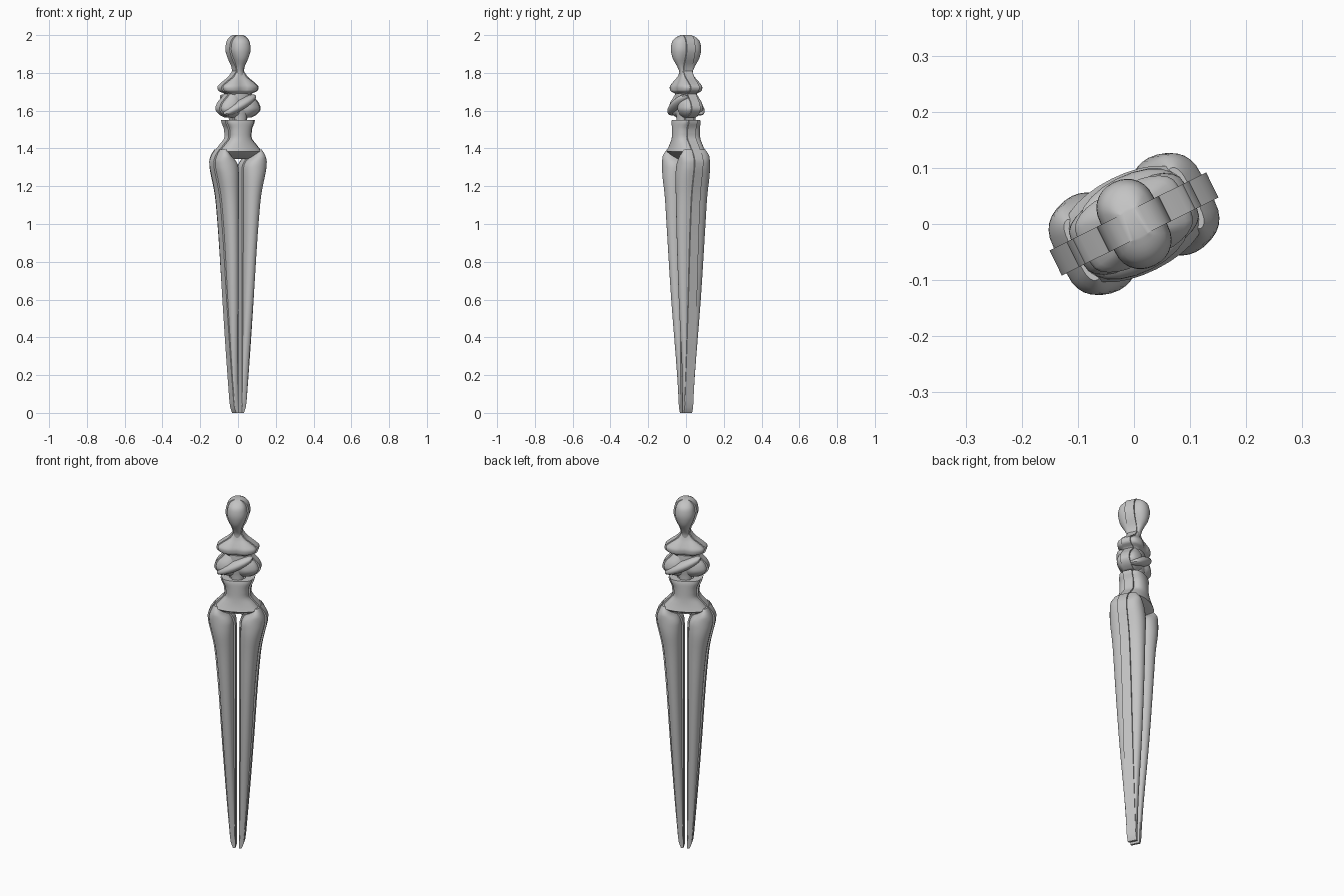
import bpy, bmesh, math
from mathutils import Matrix, Vector

if "Cube" in bpy.data.objects:
    bpy.data.objects.remove(bpy.data.objects["Cube"])

TURN = Matrix.Rotation(math.radians(26.5), 4, 'Z')
BAND = 0.025
STEPS = 14

stone = bpy.data.materials.new("plain_grey")
stone.use_nodes = True
GREY = (0.55, 0.55, 0.55, 1)
stone.diffuse_color = GREY
stone.node_tree.nodes["Principled BSDF"].inputs["Base Color"].default_value = GREY


def finish(bm, name):
    """Turn the part to its standing angle and shade it."""
    bmesh.ops.recalc_face_normals(bm, faces=bm.faces)
    bm.transform(TURN)
    mesh = bpy.data.meshes.new(name)
    bm.to_mesh(mesh)
    bm.free()
    mesh.materials.append(stone)
    obj = bpy.data.objects.new(name, mesh)
    bpy.context.collection.objects.link(obj)
    bpy.ops.object.select_all(action='DESELECT')
    obj.select_set(True)
    bpy.context.view_layer.objects.active = obj
    bpy.ops.object.shade_smooth_by_angle(angle=math.radians(38))


def refine(rows, cuts=3):
    """Smoothly interpolate profile rows between the given heights."""
    out = []
    for i in range(len(rows) - 1):
        p = [Vector(rows[min(max(i + k, 0), len(rows) - 1)]) for k in (-1, 0, 1, 2)]
        for s in range(cuts):
            t = s / cuts
            m1, m2 = [], []
            for k in range(len(p[1])):
                a, b, c = (p[j + 1][k] - p[j][k] for j in range(3))
                m1.append(2 * a * b / (a + b) if a * b > 0 else 0)
                m2.append(2 * b * c / (b + c) if b * c > 0 else 0)
            h1, h2 = (1 + 2 * t) * (1 - t) ** 2, t * t * (3 - 2 * t)
            row = p[1] * h1 + p[2] * h2
            row += Vector(m1) * (t * (1 - t) ** 2) + Vector(m2) * (t * t * (t - 1))
            out.append(row)
    return out + [Vector(rows[-1])]


def loft(name, rows, crease=0.0, smooth=True):
    """Rows of height, inner edge, outer edge, depth; a flat rim band with a bulge on each side."""
    bm = bmesh.new()
    rings = []
    for z, lo, hi, depth in (refine(rows) if smooth else rows):
        mid, half = (lo + hi) / 2, (hi - lo) / 2
        inset = half - min(0.009, half * 0.2)
        side = [(hi, BAND)]
        for i in range(STEPS + 1):
            a = math.pi * i / STEPS
            u = mid + inset * math.cos(a)
            bulge = math.sin(a) ** 0.8 if 0 < i < STEPS else 0
            dip = 1 - crease * math.exp(-(u / 0.025) ** 2)
            side.append((u, BAND + max(depth - BAND, 0) * bulge * dip))
        side.append((lo, BAND))
        outline = side + [(u, -v) for u, v in reversed(side)]
        rings.append([bm.verts.new((u, v, z)) for u, v in outline])
    for a, b in zip(rings, rings[1:]):
        for i in range(len(a)):
            j = (i + 1) % len(a)
            bm.faces.new((a[i], a[j], b[j], b[i]))
    bm.faces.new(rings[0])
    bm.faces.new(rings[-1])
    finish(bm, name)


def body(name, rows, **options):
    loft(name, [(z, -w, w, d) for z, w, d in rows], **options)


def lobe(name, start, end, radius, depth):
    """A stretched rounded limb lying between two points."""
    a, b = Vector(start), Vector(end)
    bm = bmesh.new()
    bmesh.ops.create_uvsphere(bm, u_segments=20, v_segments=12, radius=1)
    angle = math.atan2(b.z - a.z, b.x - a.x)
    size = Matrix.Diagonal(((b - a).length / 2, depth, radius, 1))
    bm.transform(Matrix.Translation((a + b) / 2) @ Matrix.Rotation(-angle, 4, 'Y') @ size)
    finish(bm, name)


# Head and neck
body("head", [(1.76, 0.032, 0.035), (1.80, 0.022, 0.036), (1.835, 0.028, 0.05),
              (1.88, 0.05, 0.075), (1.925, 0.062, 0.083), (1.965, 0.056, 0.076),
              (1.99, 0.037, 0.05), (2.0, 0.018, 0.025)])

# Shoulders with an undercut edge
body("shoulders", [(1.66, 0.055, 0.04), (1.69, 0.07, 0.05), (1.705, 0.104, 0.07),
                   (1.725, 0.11, 0.072), (1.75, 0.085, 0.06), (1.78, 0.045, 0.042),
                   (1.81, 0.022, 0.032)], crease=0.3)

# Folded arms around a narrow chest
body("chest", [(1.52, 0.035, 0.05), (1.57, 0.045, 0.05), (1.62, 0.06, 0.055),
               (1.69, 0.06, 0.05)])
body("arms", [(1.565, 0.07, 0.035), (1.58, 0.1, 0.055), (1.61, 0.122, 0.072),
              (1.64, 0.112, 0.068), (1.67, 0.085, 0.055), (1.695, 0.065, 0.04)], crease=0.5)
for side, label in ((1, "back"), (-1, "front")):
    lobe(label + "_forearm", (0.105 * side, 0.04 * side, 1.58),
         (-0.085 * side, 0.04 * side, 1.68), 0.028, 0.046)

# Waist and hips, ending in a sloping shelf above the legs
body("hips", [(1.55, 0.088, 0.066), (1.535, 0.085, 0.07), (1.50, 0.07, 0.072),
              (1.46, 0.068, 0.074), (1.42, 0.098, 0.08), (1.385, 0.128, 0.09)])
body("shelf", [(1.385, 0.128, 0.09), (1.345, 0.12, 0.026)], smooth=False)

# Long tapering legs
leg = [(0.0, 0.01, 0.022, 0.025), (0.03, 0.01, 0.034, 0.026), (0.2, 0.01, 0.05, 0.034),
       (0.6, 0.01, 0.08, 0.062), (0.95, 0.01, 0.103, 0.08), (1.15, 0.01, 0.122, 0.088),
       (1.25, 0.01, 0.143, 0.094), (1.30, 0.012, 0.154, 0.092), (1.33, 0.024, 0.156, 0.089),
       (1.36, 0.055, 0.147, 0.084), (1.395, 0.085, 0.122, 0.06)]
loft("left_leg", leg)
loft("right_leg", [(z, -hi, -lo, d) for z, lo, hi, d in leg])
